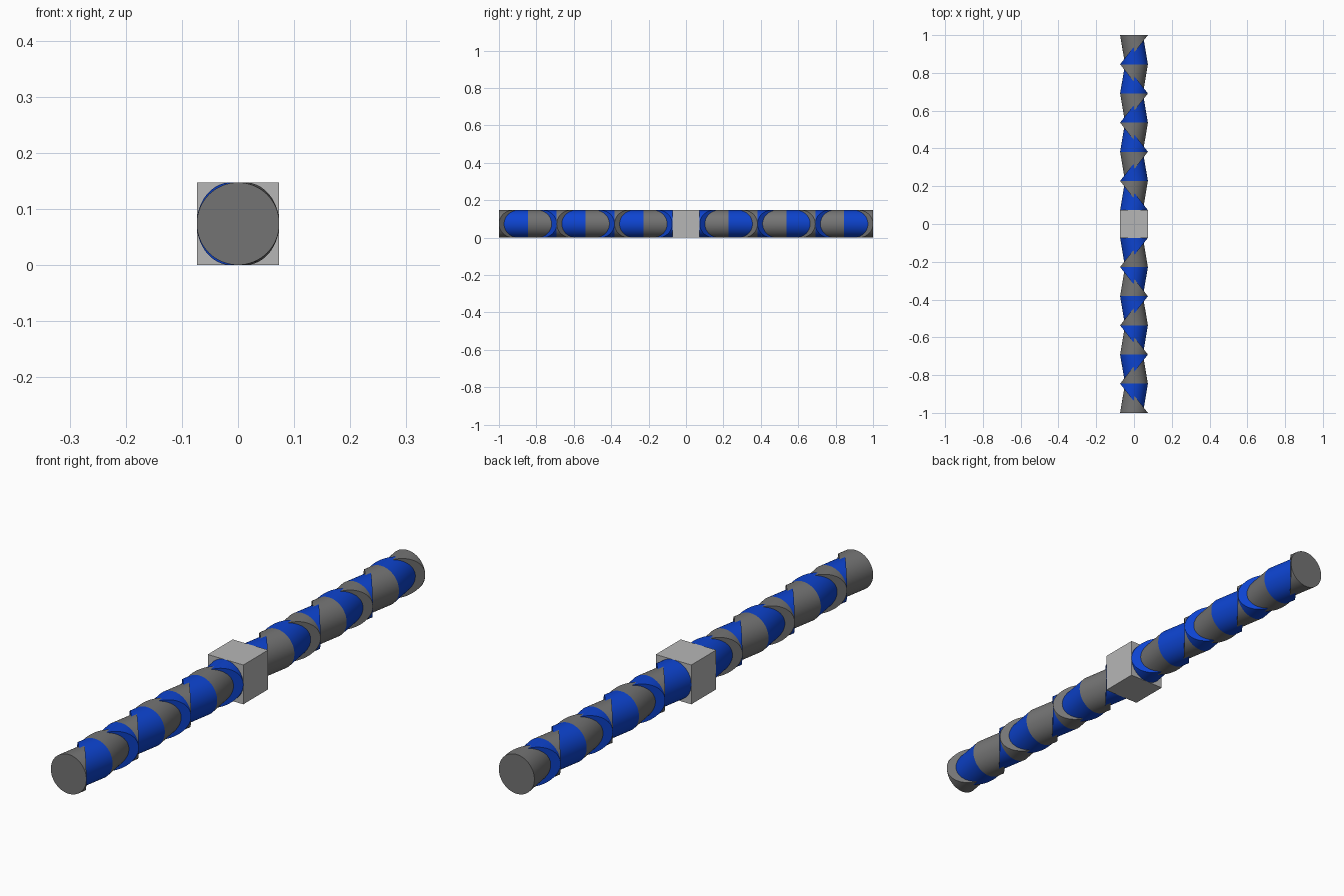
import bpy, bmesh, math

if "Cube" in bpy.data.objects:
    bpy.data.objects.remove(bpy.data.objects["Cube"])

R = 0.0735              # rod radius and half the block's width
STEPS = 6               # segments on each side of the block
LENGTH = (1 - R) / STEPS
LEAN = 0.026            # sideways lean of every wedge
SIDES = 64


def material(name, rgb):
    m = bpy.data.materials.new(name)
    m.use_nodes = True
    m.diffuse_color = (*rgb, 1)
    m.node_tree.nodes["Principled BSDF"].inputs["Base Color"].default_value = (*rgb, 1)
    return m


light_grey = material("light_grey", (0.47, 0.47, 0.47))
dark_grey = material("dark_grey", (0.175, 0.175, 0.175))
blue = material("blue", (0.004, 0.057, 0.63))


def finish(name, bm, mat):
    bmesh.ops.recalc_face_normals(bm, faces=bm.faces[:])
    mesh = bpy.data.meshes.new(name)
    bm.to_mesh(mesh)
    bm.free()
    mesh.materials.append(mat)
    obj = bpy.data.objects.new(name, mesh)
    bpy.context.collection.objects.link(obj)
    return obj


def wedge(name, start, end, hinge, mat):
    """Leaning cylinder from a disc at start, cut diagonally; thin edge on the hinge side."""
    bm = bmesh.new()
    disc, cut = [], []
    for i in range(SIDES):
        a = 2 * math.pi * i / SIDES
        c, z = math.cos(a), R + R * math.sin(a)
        t = (1 - c) / 2
        disc.append(bm.verts.new((hinge * R * c, start, z)))
        cut.append(bm.verts.new((hinge * (R * c + LEAN * t), start + (end - start) * t, z)))
    bm.faces.new(disc)
    bm.faces.new(cut)
    for i in range(SIDES):
        j = (i + 1) % SIDES
        bm.faces.new((disc[i], disc[j], cut[j], cut[i]))
    bmesh.ops.remove_doubles(bm, verts=bm.verts[:], dist=1e-6)
    obj = finish(name, bm, mat)
    bpy.ops.object.select_all(action='DESELECT')
    bpy.context.view_layer.objects.active = obj
    obj.select_set(True)
    bpy.ops.object.shade_smooth_by_angle(angle=math.radians(30))


# Central block
bm = bmesh.new()
bmesh.ops.create_cube(bm, size=2 * R)
bmesh.ops.translate(bm, verts=bm.verts[:], vec=(0, 0, R))
finish("centre_block", bm, light_grey)

# Interlocking wedges on both arms, alternating their lean
for arm, side in (("front", -1), ("back", 1)):
    for k in range(STEPS):
        outer = side * (1 - k * LENGTH)
        inner = side * (1 - (k + 1) * LENGTH)
        hinge = 1 if k % 2 == 0 else -1
        wedge(f"{arm}_grey_wedge_{k + 1}", outer, inner, hinge, dark_grey)
        wedge(f"{arm}_blue_wedge_{k + 1}", inner, outer, -hinge, blue)
